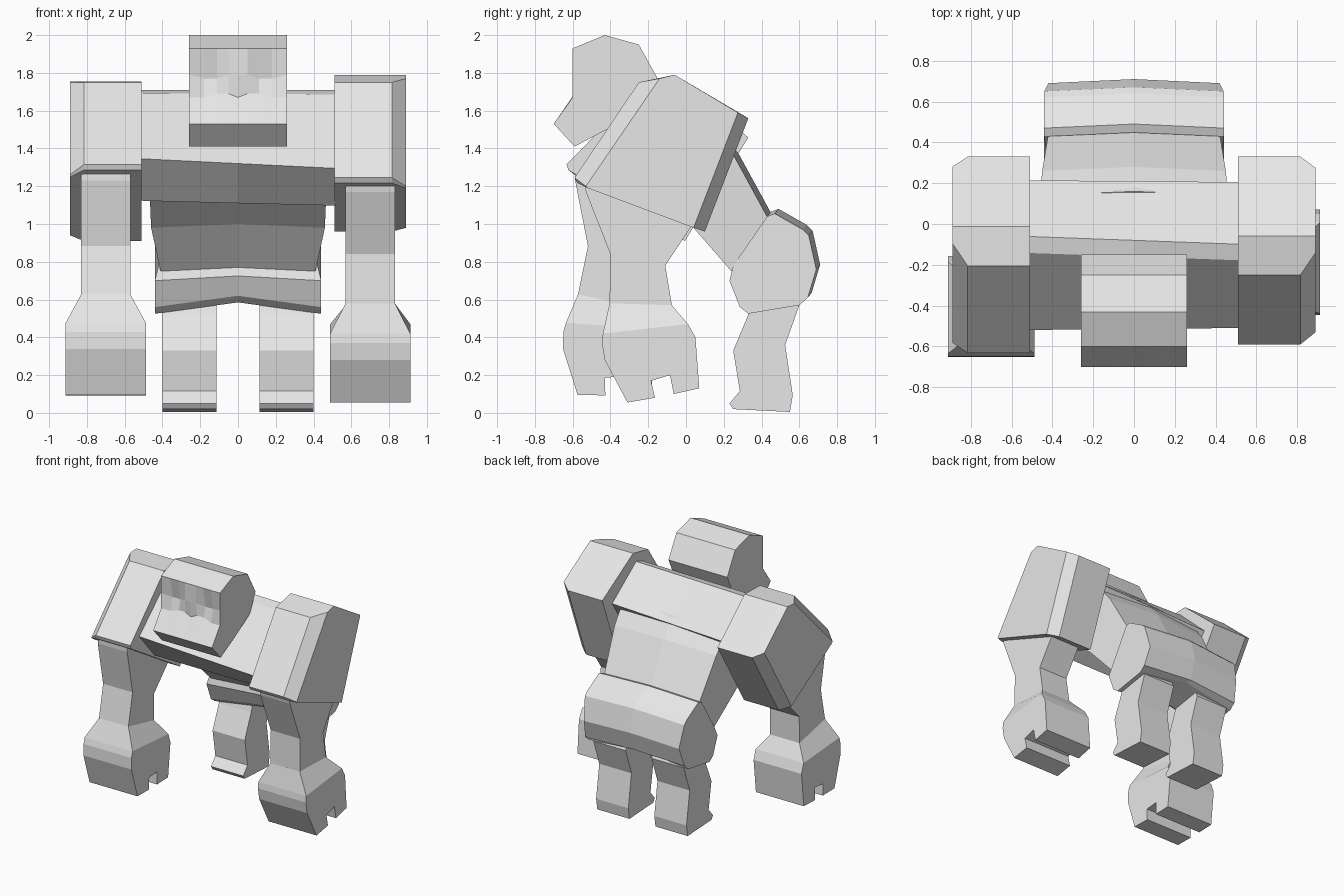
import bpy, bmesh, math

cube = bpy.data.objects.get("Cube")
if cube:
    bpy.data.objects.remove(cube, do_unlink=True)

grey = bpy.data.materials.new("plain_grey")
grey.use_nodes = True
grey.diffuse_color = (0.8, 0.8, 0.8, 1)
grey.node_tree.nodes["Principled BSDF"].inputs["Base Color"].default_value = (0.8, 0.8, 0.8, 1)


def loft(name, sections):
    """Join matching side profiles; each section is a list of (x, y, z)."""
    bm = bmesh.new()
    rows = [[bm.verts.new(p) for p in s] for s in sections]
    n = len(rows[0])
    for a, b in zip(rows, rows[1:]):
        for i in range(n):
            j = (i + 1) % n
            bm.faces.new((a[i], a[j], b[j], b[i]))
    bm.faces.new(rows[0])
    bm.faces.new(rows[-1])
    bmesh.ops.recalc_face_normals(bm, faces=bm.faces)
    mesh = bpy.data.meshes.new(name)
    bm.to_mesh(mesh)
    bm.free()
    mesh.materials.append(grey)
    obj = bpy.data.objects.new(name, mesh)
    bpy.context.collection.objects.link(obj)
    return obj


def at(x, profile):
    return [(x, y, z) for y, z in profile]


def turn(profile, degrees, pivot, target=None):
    """Rotate a side profile about a pivot, then move the pivot to target."""
    c, s = math.cos(math.radians(degrees)), math.sin(math.radians(degrees))
    ty, tz = target or pivot
    return [(ty + (y - pivot[0]) * c - (z - pivot[1]) * s,
             tz + (y - pivot[0]) * s + (z - pivot[1]) * c) for y, z in profile]


# Head: block with shallow eye hollows in the face
head = [(-.70, 1.53), (-.59, 1.41), (-.42, 1.50), (-.22, 1.62), (-.15, 1.77),
        (-.25, 1.95), (-.43, 2.0), (-.60, 1.93), (-.60, 1.79), (-.60, 1.67)]
sections = []
for x in (-.26, -.18, -.11, -.05, 0, .05, .11, .18, .26):
    pts = at(x, head)
    if abs(x) in (.11, .18):
        pts[8] = (x, -.57, 1.77)
    if abs(x) in (.05, .11):
        pts[9] = (x, -.59, 1.69)
    sections.append(pts)
loft("head", sections)

# Chest: slightly twisted block between the shoulders
chest = [(-.08, 1.71), (-.16, 1.69), (-.515, 1.32), (-.31, 1.11), (.12, 1.35), (.21, 1.47)]
loft("chest", [at(x, turn(chest, x * 6.8, (-.1, 1.4))) for x in (-.515, 0, .515)])

# Waist: tapering from the chest to the hips
waist = [(-.25, 1.22), (.04, .98), (.24, .75), (.44, 1.02), (.26, 1.35), (.14, 1.50)]
widths = (.47, .46, .41, .42, .45, .46)
loft("waist", [[(k * w, y + (1 - abs(k)) * .02, z + (1 - abs(k)) * .02)
                for (y, z), w in zip(waist, widths)] for k in (-1, 0, 1)])

# Hips: faceted block, raised along the middle
hips = [(.47, 1.055), (.62, .97), (.65, .94), (.69, .76), (.645, .61), (.60, .57),
        (.33, .525), (.285, .56), (.23, .70), (.25, .78), (.43, 1.04)]
loft("hips", [[(k * (.42 if .75 < z < .8 else .44), y + (0 if k else .02),
                z + (0 if k else (.06 if z < .6 else .025)))
               for y, z in hips] for k in (-1, 0, 1)])

# Limb profiles, shared by both sides
leg = [(.60, .57), (.525, .36), (.565, .095), (.55, .005), (.25, .02), (.23, .05),
       (.285, .115), (.25, .33), (.33, .52), (.38, .68), (.55, .68)]
shoulder_inner = [(-.25, 1.75), (-.06, 1.79), (.33, 1.56), (.10, .96), (-.575, 1.217), (-.59, 1.245)]
shoulder_outer = [(-.14, 1.77), (-.06, 1.79), (.275, 1.59), (.04, .98), (-.52, 1.19), (-.53, 1.2)]
arm = [(-.545, 1.25), (-.53, 1.17), (-.40, .84), (-.405, .57), (-.075, .57),
       (-.11, .78), (.03, .99), (.03, 1.1)]
cuff_top = [(-.405, .58), (-.075, .57)]
cuff_base = [(-.44, .42), (.01, .47)]
hand = [(-.44, .42), (-.445, .37), (-.43, .28), (-.31, .055), (-.165, .08), (-.185, .17),
        (-.085, .20), (-.065, .10), (.07, .13), (.05, .40), (.01, .47)]

for side, label in ((1, "left"), (-1, "right")):
    # Leg
    loft(label + "_leg", [at(side * x, leg) for x in (.115, .40)])

    # The right arm swings forward
    def pose(profile):
        return profile if side > 0 else turn(profile, -10.5, (-.185, .17), (-.43, .185))

    loft(label + "_shoulder", [at(side * .51, pose(shoulder_inner)),
                               at(side * .815, pose(shoulder_inner)),
                               at(side * .89, pose(shoulder_outer))])
    loft(label + "_arm", [at(side * x, pose(arm)) for x in (.57, .83)])
    # Wrist flare
    rings = [[(side * x, *p) for x, p in ((.7 - w, a), (.7 + w, a), (.7 + w, b), (.7 - w, b))]
             for w, (a, b) in ((.13, pose(cuff_top)), (.212, pose(cuff_base)))]
    loft(label + "_wrist", rings)
    loft(label + "_hand", [at(side * x, pose(hand)) for x in (.488, .912)])
